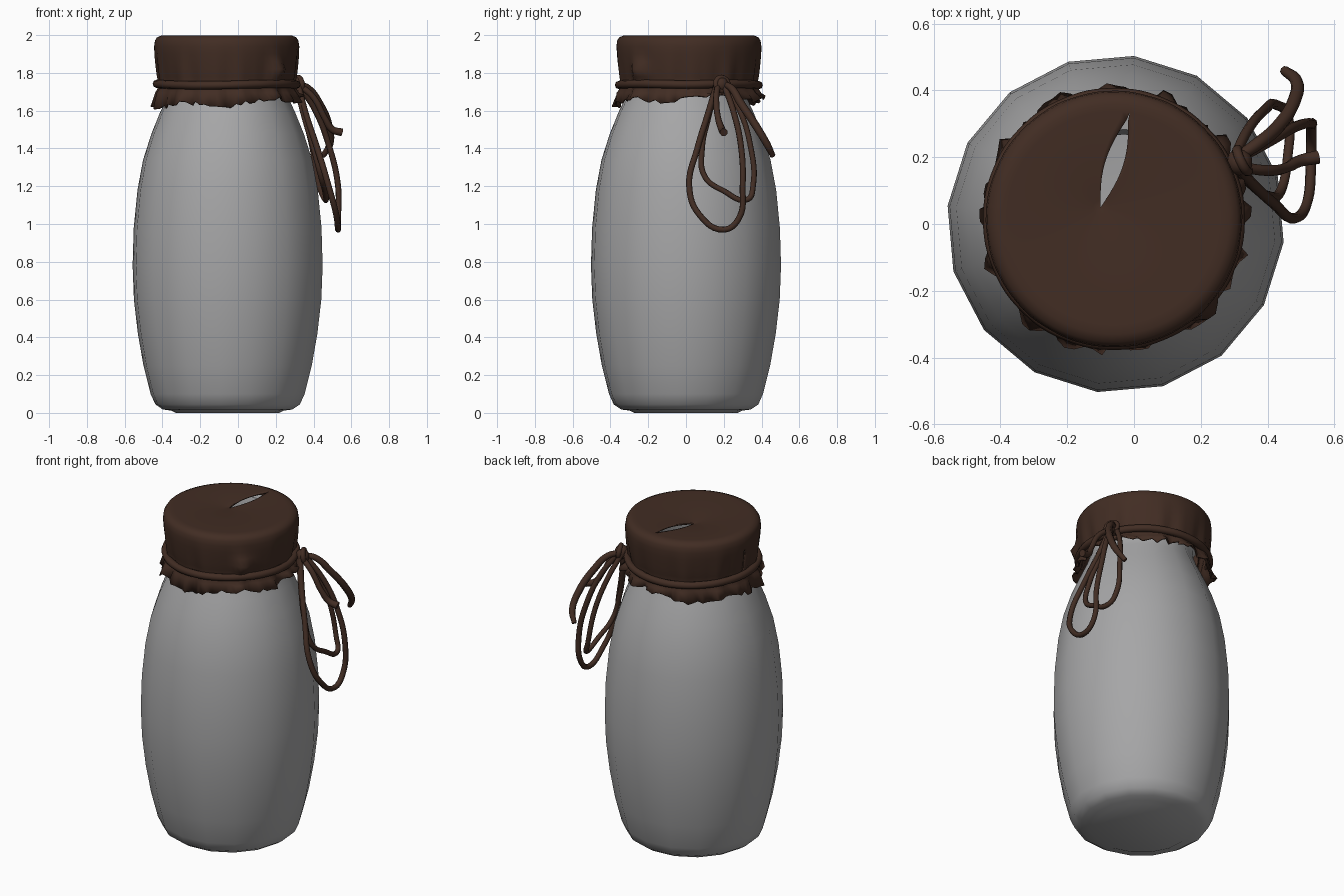
import bpy, bmesh, math, random
from mathutils import Vector

if "Cube" in bpy.data.objects:
    bpy.data.objects.remove(bpy.data.objects["Cube"])

random.seed(4)


def material(name, rgb):
    m = bpy.data.materials.new(name)
    m.diffuse_color = (*rgb, 1)
    m.use_nodes = True
    m.node_tree.nodes["Principled BSDF"].inputs["Base Color"].default_value = m.diffuse_color
    return m


GREY = material("grey_glass", (0.38, 0.38, 0.385))
BROWN = material("dark_brown", (0.054, 0.026, 0.017))


def finish(ob, mat, angle=60):
    ob.data.materials.clear()
    ob.data.materials.append(mat)
    bpy.ops.object.select_all(action='DESELECT')
    ob.select_set(True)
    bpy.context.view_layer.objects.active = ob
    bpy.ops.object.shade_smooth_by_angle(angle=math.radians(angle))


def mesh_object(name, bm, mat, angle=60):
    me = bpy.data.meshes.new(name)
    bm.to_mesh(me)
    bm.free()
    ob = bpy.data.objects.new(name, me)
    bpy.context.collection.objects.link(ob)
    finish(ob, mat, angle)
    return ob


# Bottle: 16-sided lathe, outer wall up, over the lip, inner wall down
outer = [(0.30, 0.012), (0.345, 0.018), (0.385, 0.045), (0.41, 0.1), (0.448, 0.25), (0.478, 0.42),
         (0.499, 0.6), (0.506, 0.78), (0.500, 0.98), (0.48, 1.18), (0.45, 1.34), (0.405, 1.48),
         (0.36, 1.59), (0.318, 1.68), (0.295, 1.74), (0.30, 1.8), (0.335, 1.86), (0.345, 1.94)]
lip = [(0.33, 1.965), (0.285, 1.96)]
inner = [(0.27, 1.9)] + [(r - 0.014, max(z, 0.03)) for r, z in reversed(outer[2:15])] + [(0.30, 0.03)]
bm = bmesh.new()
rings = []
for r, z in outer + lip + inner:
    rings.append([bm.verts.new((-0.055 + r * math.cos(a), r * math.sin(a), z))
                  for a in (math.radians(83.8 + 22.5 * k) for k in range(16))])
for lo, hi in zip(rings, rings[1:]):
    for k in range(16):
        n = (k + 1) % 16
        bm.faces.new((lo[k], lo[n], hi[n], hi[k]))
# slightly sunken base and inner floor
foot = [bm.verts.new((-0.055 + (v.co.x + 0.055) * 0.92, v.co.y * 0.92, 0.0)) for v in rings[0]]
for k in range(16):
    n = (k + 1) % 16
    bm.faces.new((foot[n], rings[0][n], rings[0][k], foot[k]))
bm.faces.new(foot[::-1])
bm.faces.new(rings[-1])
bmesh.ops.recalc_face_normals(bm, faces=bm.faces)
mesh_object("bottle", bm, GREY)

# Cloth cover: polar sheet with an opened seam on top and a thin tear at the side
CX, CY = -0.06, 0.015
APEX = Vector((-0.1, 0.05))
SEAM = math.radians(81)
TEAR = math.radians(175)
angles = [SEAM + math.tau * k / 90 for k in range(91)]
angles = [a for a in angles if abs(a - TEAR) > 0.04] + [TEAR - 0.014, TEAR + 0.014]
angles.sort()
tear_col = min(range(len(angles)), key=lambda i: abs(angles[i] - TEAR + 0.014))
tops = [i / 14 for i in range(1, 15)]
sides = [(0.369, 1.988), (0.38, 1.97), (0.384, 1.94), (0.382, 1.9), (0.378, 1.86), (0.373, 1.82),
         (0.367, 1.78), (0.36, 1.75), (0.362, 1.72), (0.374, 1.695), (0.388, 0)]


def wrinkle(a, z):
    depth = min(1, max(0, (1.96 - z) / 0.2))
    fold = 0.006 * math.sin(13 * a) + 0.004 * math.sin(22 * a + 1)
    if z < 1.72:
        fold *= 1.8
    da = (a - math.radians(317) + math.pi) % math.tau - math.pi
    bulge = 0.045 * math.exp(-(da / 0.13) ** 2 - ((z - 1.81) / 0.045) ** 2)
    return depth * fold + bulge


bm = bmesh.new()
rows, zs = [], []
for t in tops:
    gap = 0.027 * math.sin(math.pi * t / 0.88) / (t * 0.34) if t < 0.87 else 0
    row = []
    for a in angles:
        b = SEAM + gap + (a - SEAM) * (1 - 2 * gap / math.tau)
        rim = Vector((CX + 0.345 * math.cos(b), CY + 0.345 * math.sin(b)))
        p = APEX.lerp(rim, t)
        row.append(bm.verts.new((p.x, p.y, 1.998 - 0.022 * (1 - t) ** 2)))
    rows.append(row)
    zs.append(2)
for r, z in sides:
    row = []
    for a in angles:
        zz = z or 1.648 + 0.022 * math.cos(a - math.radians(25)) \
            + 0.014 * math.sin(5 * a) + random.uniform(-0.012, 0.012)
        rr = r + wrinkle(a, zz) + (0 if z else random.uniform(-0.006, 0.022))
        row.append(bm.verts.new((CX + rr * math.cos(a), CY + rr * math.sin(a), zz)))
    rows.append(row)
    zs.append(z)
centre = bm.verts.new((APEX.x, APEX.y, 1.976))
for j in range(len(angles) - 1):
    bm.faces.new((centre, rows[0][j], rows[0][j + 1]))
    for i in range(len(rows) - 1):
        if j == tear_col and 1.76 < zs[i] < 1.91:
            continue
        bm.faces.new((rows[i][j], rows[i + 1][j], rows[i + 1][j + 1], rows[i][j + 1]))
# close the sheet below the end of the top seam
bmesh.ops.remove_doubles(bm, verts=bm.verts, dist=0.0005)
cloth = mesh_object("cloth_cover", bm, BROWN)
solid = cloth.modifiers.new("thickness", 'SOLIDIFY')
solid.thickness = 0.008
solid.offset = -1


# Cords
def cord(name, pts, depth=0.015, cyclic=False, radii=None):
    cu = bpy.data.curves.new(name, 'CURVE')
    cu.dimensions = '3D'
    cu.bevel_depth = depth
    cu.bevel_resolution = 2
    cu.resolution_u = 6
    cu.use_fill_caps = True
    sp = cu.splines.new('BEZIER')
    sp.bezier_points.add(len(pts) - 1)
    for i, (bp, p) in enumerate(zip(sp.bezier_points, pts)):
        bp.co = p
        bp.handle_left_type = bp.handle_right_type = 'AUTO'
        bp.radius = radii[i] if radii else 1
    sp.use_cyclic_u = cyclic
    ob = bpy.data.objects.new(name, cu)
    bpy.context.collection.objects.link(ob)
    bpy.ops.object.select_all(action='DESELECT')
    ob.select_set(True)
    bpy.context.view_layer.objects.active = ob
    bpy.ops.object.convert(target='MESH')
    finish(bpy.context.object, BROWN)


cord("neck_cord", [(CX + 0.37 * math.cos(math.tau * k / 16), CY + 0.37 * math.sin(math.tau * k / 16),
                    1.738 + 0.004 * math.sin(k)) for k in range(16)], 0.022, True)
cord("long_loop", [(0.32, 0.16, 1.73), (0.36, 0.115, 1.58), (0.42, 0.06, 1.4), (0.48, 0.017, 1.2),
                   (0.52, 0.07, 1.05), (0.53, 0.2, 0.97), (0.53, 0.28, 1.03), (0.53, 0.3, 1.2),
                   (0.48, 0.29, 1.42), (0.41, 0.25, 1.6), (0.32, 0.2, 1.74)], 0.016)
cord("short_loop", [(0.31, 0.16, 1.73), (0.35, 0.12, 1.57), (0.4, 0.085, 1.4), (0.44, 0.1, 1.25),
                    (0.46, 0.2, 1.175), (0.46, 0.325, 1.13), (0.43, 0.355, 1.2), (0.39, 0.34, 1.42),
                    (0.34, 0.28, 1.61), (0.3, 0.2, 1.74)], 0.015)
cord("front_tail", [(0.32, 0.17, 1.74), (0.4, 0.16, 1.67), (0.46, 0.17, 1.56), (0.5, 0.19, 1.5),
                    (0.55, 0.2, 1.485)], 0.016, radii=[1, 1, 1, 1.2, 1.35])
cord("back_tail", [(0.31, 0.2, 1.74), (0.37, 0.24, 1.72), (0.43, 0.29, 1.64), (0.48, 0.37, 1.52),
                   (0.485, 0.43, 1.42), (0.45, 0.46, 1.36)], 0.016, radii=[1, 1.2, 1.3, 1.3, 1.2, 0.9])

# Knot: core with a wrapped turn
bpy.ops.mesh.primitive_uv_sphere_add(segments=14, ring_count=8, radius=0.04, location=(0.315, 0.185, 1.738))
knot = bpy.context.object
knot.name = "knot"
knot.scale = (1.0, 1.0, 1.05)
finish(knot, BROWN)
bpy.ops.mesh.primitive_torus_add(major_radius=0.036, minor_radius=0.015, major_segments=16, minor_segments=8,
                                 location=(0.325, 0.19, 1.74), rotation=(0, math.radians(80), math.radians(25)))
turn = bpy.context.object
turn.name = "knot_turn"
finish(turn, BROWN)
